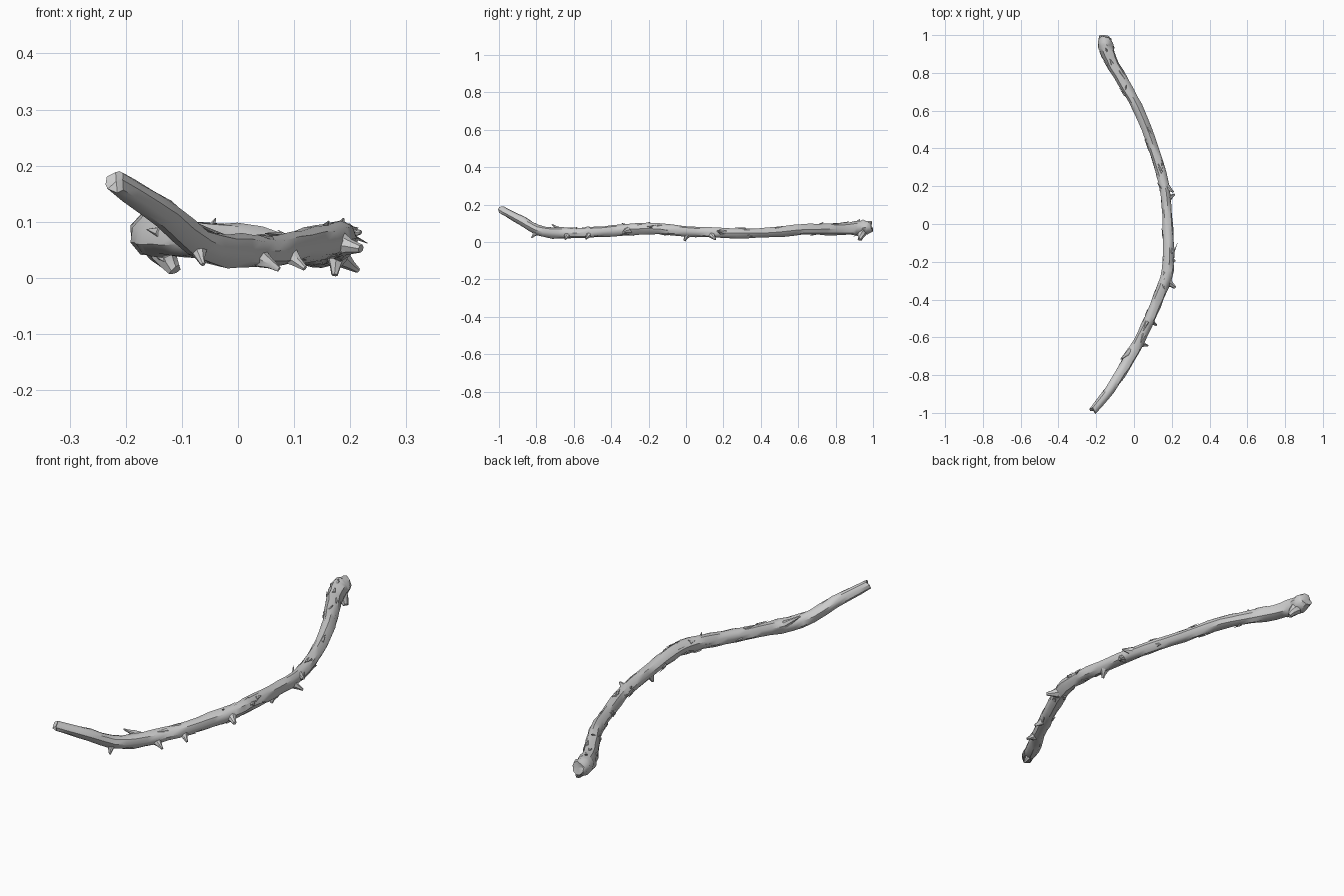
import bpy, bmesh, math, random
from mathutils import Vector

if "Cube" in bpy.data.objects:
    bpy.data.objects.remove(bpy.data.objects["Cube"])

random.seed(4)

# Centre line of the branch: x, y, z, radius
PATH = [
    (-.217, -.988, .172, .021), (-.138, -.89, .120, .025), (-.066, -.78, .061, .029),
    (0, -.67, .048, .031), (.058, -.555, .049, .029), (.116, -.42, .058, .030),
    (.168, -.29, .068, .031), (.183, -.175, .071, .030), (.177, 0, .058, .028),
    (.167, .16, .049, .027), (.138, .29, .047, .027), (.085, .45, .050, .027),
    (.020, .61, .066, .028), (-.037, .714, .068, .030), (-.110, .84, .071, .034),
    (-.143, .915, .074, .038), (-.153, .955, .078, .039), (-.155, .992, .083, .028),
]
SIDES = 9


def catmull(t):
    """Smooth point and radius at t (0..1) along the path."""
    f = t * (len(PATH) - 1)
    i = min(int(f), len(PATH) - 2)
    u = f - i
    p = [PATH[max(0, min(len(PATH) - 1, i + k))] for k in (-1, 0, 1, 2)]
    v = [.5 * (2 * b + (c - a) * u + (2 * a - 5 * b + 4 * c - d) * u * u
               + (3 * b - a - 3 * c + d) * u ** 3) for a, b, c, d in zip(*p)]
    return Vector(v[:3]), v[3]


def frame(direction):
    d = direction.normalized()
    side = d.cross(Vector((0, 0, 1)))
    if side.length < .01:
        side = Vector((1, 0, 0))
    side.normalize()
    return side, side.cross(d).normalized()


def tube(bm, points, radii, sides, jitter=0.0, ragged=0.0):
    """Skin rings along points, closed with a centre fan at both ends."""
    rings = []
    for i, (p, r) in enumerate(zip(points, radii)):
        d = (points[min(i + 1, len(points) - 1)] - points[max(i - 1, 0)]).normalized()
        s, u = frame(d)
        ring = []
        for k in range(sides):
            a = 2 * math.pi * k / sides
            rr = r * (1 + random.uniform(-jitter, jitter))
            co = p + (s * math.cos(a) + u * math.sin(a)) * rr
            if i in (0, len(points) - 1):
                co += d * random.uniform(-ragged, ragged)
            ring.append(bm.verts.new(co))
        rings.append(ring)
    for a, b in zip(rings, rings[1:]):
        for k in range(sides):
            j = (k + 1) % sides
            bm.faces.new((a[k], a[j], b[j], b[k]))
    for ring, p in ((rings[0], points[0]), (rings[-1], points[-1])):
        c = bm.verts.new(p)
        for k in range(sides):
            bm.faces.new((ring[k], ring[(k + 1) % sides], c))


def finish(name, bm, angle=40):
    bmesh.ops.recalc_face_normals(bm, faces=bm.faces)
    me = bpy.data.meshes.new(name)
    bm.to_mesh(me)
    bm.free()
    ob = bpy.data.objects.new(name, me)
    bpy.context.collection.objects.link(ob)
    bpy.ops.object.select_all(action='DESELECT')
    ob.select_set(True)
    bpy.context.view_layer.objects.active = ob
    bpy.ops.object.shade_smooth_by_angle(angle=math.radians(angle))
    return ob


# Main branch
bm = bmesh.new()
N = 46
samples = [catmull(i / (N - 1)) for i in range(N)]
tube(bm, [s[0] for s in samples], [s[1] for s in samples], SIDES, .10, .008)
finish("branch", bm)

# Broken side stub at the thick far end
bm = bmesh.new()
stub = [Vector(p) for p in ((-.150, .935, .075), (-.135, .940, .045),
                            (-.121, .934, .027), (-.113, .929, .014))]
tube(bm, stub, [.032, .025, .017, .012], 7, .08, .003)
finish("end_stub", bm)

# Thorn stumps: base on centre line, tip, base radius
THORNS = [
    ((-.075, -.795, .06), (-.062, -.825, .024), .012),
    ((.025, -.63, .045), (.073, -.645, .015), .014),
    ((.080, -.51, .05), (.119, -.535, .017), .014),
    ((.155, -.29, .066), (.219, -.337, .052), .021),
    ((.177, .015, .055), (.172, -.008, .005), .016),
    ((.170, .13, .045), (.214, .157, .013), .014),
    ((.165, .20, .05), (.210, .170, .058), .014),
    ((-.02, -.67, .06), (-.070, -.716, .093), .010),
    ((.175, -.17, .075), (.219, -.197, .082), .011),
]
bm = bmesh.new()
for a, b, r in THORNS:
    a, b = Vector(a), Vector(b)
    tube(bm, [a, a.lerp(b, .4), a.lerp(b, .7), b],
         [r * 1.7, r * 1.15, r * .65, r * .35], 7, .1)
finish("thorn_stumps", bm)

# Thin twigs and splinters
TWIGS = [
    ((.195, -.19, .078), (.230, -.10, .062), .004),
    ((.155, .17, .060), (.121, .222, .072), .005),
    ((.180, -.24, .088), (.188, -.19, .106), .007),
    ((.150, -.31, .085), (.162, -.345, .101), .006),
    ((-.05, .70, .085), (-.040, .735, .106), .006),
    ((-.14, .91, .100), (-.150, .930, .122), .008),
    ((-.21, -.975, .165), (-.233, -.985, .160), .006),
]
bm = bmesh.new()
for a, b, r in TWIGS:
    a, b = Vector(a), Vector(b)
    tube(bm, [a, a.lerp(b, .5), b], [r, r * .8, r * .2], 5)
finish("twigs", bm)

# Peeling bark flakes: thin wedges lying along the surface
bm = bmesh.new()
for n in range(30):
    t = random.uniform(.12, .92)
    p, r = catmull(t)
    d = (catmull(t + .01)[0] - p).normalized() * random.choice((-1, 1))
    s, u = frame(d)
    a = random.uniform(0, 2 * math.pi)
    out = s * math.cos(a) + u * math.sin(a)
    across = d.cross(out)
    ln, w = random.uniform(.03, .06), random.uniform(.007, .013)
    base = p + out * r * .83
    tip = bm.verts.new(p + d * ln + out * (r * 1.03 + random.uniform(0, .005)))
    quad = [bm.verts.new(base + across * x * w + out * o)
            for x, o in ((-1, 0), (1, 0), (.6, .006), (-.6, .006))]
    bm.faces.new(quad)
    for k in range(4):
        bm.faces.new((quad[k], quad[(k + 1) % 4], tip))
finish("bark_flakes", bm, 20)
